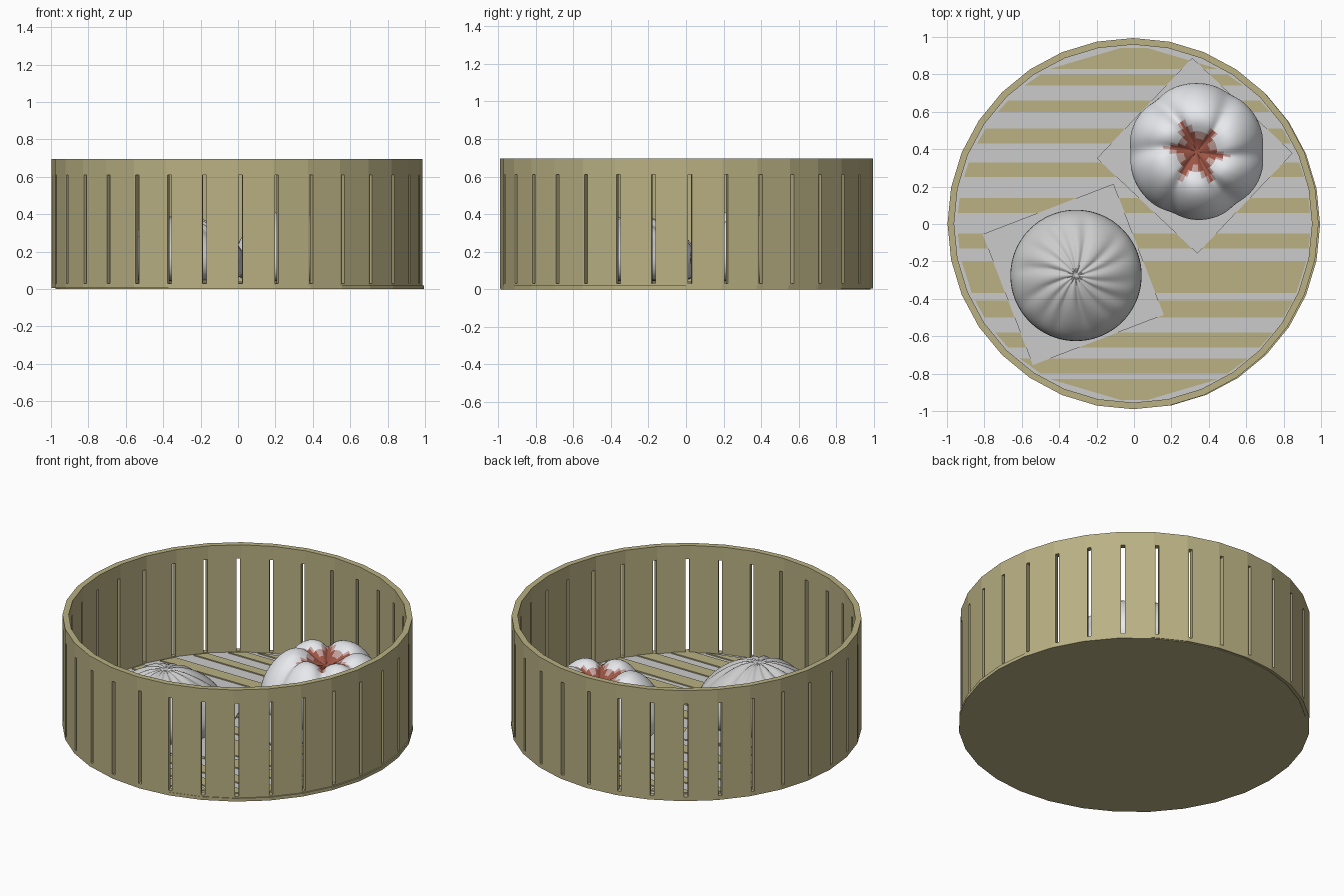
import bpy, bmesh, random
from math import sin, cos, pi, radians, hypot, atan2, sqrt

if "Cube" in bpy.data.objects:
    bpy.data.objects.remove(bpy.data.objects["Cube"])

random.seed(4)


def material(name, rgb):
    m = bpy.data.materials.new(name)
    m.diffuse_color = (*rgb, 1)
    m.use_nodes = True
    m.node_tree.nodes["Principled BSDF"].inputs["Base Color"].default_value = m.diffuse_color
    return m


bamboo = material("bamboo", (0.49, 0.44, 0.23))
dough = material("dough", (0.80, 0.81, 0.84))
pink = material("pink_edge", (0.55, 0.36, 0.34))
red = material("red_filling", (0.34, 0.09, 0.06))


def make(name, bm, mats=(), loc=(0, 0, 0), rot=0):
    bmesh.ops.recalc_face_normals(bm, faces=bm.faces)
    me = bpy.data.meshes.new(name)
    bm.to_mesh(me)
    bm.free()
    for m in mats:
        me.materials.append(m)
    ob = bpy.data.objects.new(name, me)
    ob.location = loc
    ob.rotation_euler.z = rot
    bpy.context.collection.objects.link(ob)
    return ob


def disc(name, r, z0, z1, mats=(), loc=(0, 0)):
    bm = bmesh.new()
    bmesh.ops.create_cone(bm, cap_ends=True, segments=32, radius1=r,
                          radius2=r, depth=z1 - z0)
    return make(name, bm, mats, (*loc, (z0 + z1) / 2))


# Basket wall: 32-sided shell with a narrow slot beside every corner
SIDES, R = 32, 0.992
step = 2 * pi / SIDES
levels = [0.004, 0.03, 0.61, 0.695]
angles = []
for k in range(SIDES):
    a = pi / 2 + k * step
    angles += [a, a + radians(0.5), a + radians(1.7)]
bm = bmesh.new()
grid = []
for i, a in enumerate(angles):
    local = a - angles[i - i % 3] - step / 2
    r = R * cos(step / 2) / cos(local)
    grid.append([bm.verts.new((r * cos(a), r * sin(a), z)) for z in levels])
for i in range(len(grid)):
    p, q = grid[i], grid[(i + 1) % len(grid)]
    for j in range(3):
        if not (i % 3 == 1 and j == 1):
            bm.faces.new((p[j], q[j], q[j + 1], p[j + 1]))
wall = make("basket_wall", bm, [bamboo], (-0.005, 0.002, 0))
mod = wall.modifiers.new("thickness", "SOLIDIFY")
mod.thickness = 0.035
mod.offset = -1

# Floor: closed base, pale liner and slats running along x
disc("basket_base", 0.985, 0, 0.02, [bamboo], (0.01, -0.003))
disc("floor_liner", 0.957, 0.018, 0.026, (), (-0.005, 0.002))
slats = [(0.83, 0.94), (0.74, 0.80), (0.60, 0.66), (0.43, 0.51), (0.25, 0.33),
         (0.06, 0.14), (-0.13, -0.05), (-0.37, -0.20), (-0.50, -0.41),
         (-0.66, -0.58), (-0.80, -0.72), (-0.94, -0.83)]
bm = bmesh.new()
for y0, y1 in slats:
    a, b = (sqrt(0.943 ** 2 - y * y) for y in (y0, y1))
    outline = [(-a, y0), (a, y0), (b, y1), (-b, y1)]
    f = bm.faces.new([bm.verts.new((x, y, 0.022)) for x, y in outline])
    ext = bmesh.ops.extrude_face_region(bm, geom=[f])["geom"]
    bmesh.ops.translate(bm, vec=(0, 0, 0.011),
                        verts=[v for v in ext if isinstance(v, bmesh.types.BMVert)])
make("floor_slats", bm, [bamboo])


# Square sheets of paper below the buns
def paper(name, x, y, side, deg):
    bm = bmesh.new()
    bmesh.ops.create_cube(bm, size=1)
    bmesh.ops.scale(bm, vec=(side, side, 0.006), verts=bm.verts)
    make(name, bm, (), (x, y, 0.038), radians(deg))


paper("left_paper", -0.325, -0.27, 0.75, 21)
paper("right_paper", 0.325, 0.365, 0.74, 46.5)


# Buns: lathed dough with creases sunk along chosen directions
def bun(name, loc, profile, creases, width, depth, bulge, mats=(), seg=72):
    def crease(a):
        g = 0
        for c, s in creases:
            d = (a - c + pi) % (2 * pi) - pi
            g = max(g, s / (1 + (d / width) ** 2))
        return g

    bm = bmesh.new()
    top = bm.verts.new((0, 0, profile[-1][1]))
    rings = []
    for r, z, w in profile[:-1]:
        ring = []
        for k in range(seg):
            a = 2 * pi * k / seg
            g = crease(a + 0.8 * (0.35 - r)) * w
            rr = r * (1 - bulge * g)
            ring.append(bm.verts.new((rr * cos(a), rr * sin(a), z - depth * g)))
        rings.append(ring)
    bm.faces.new(rings[0])
    for lo, hi in zip(rings, rings[1:]):
        for k in range(seg):
            n = (k + 1) % seg
            bm.faces.new((lo[k], lo[n], hi[n], hi[k]))
    for k in range(seg):
        bm.faces.new((rings[-1][k], rings[-1][(k + 1) % seg], top))
    if len(mats) > 1:
        # red filling spreads out along the creases
        for f in bm.faces:
            c = f.calc_center_median()
            d = hypot(c.x, c.y)
            reach = 0.07 + 0.10 * crease(atan2(c.y, c.x) + 0.8 * (0.35 - d))
            if c.z > 0.2 and d < reach + 0.03:
                f.material_index = 2 if d < reach else 1
    for f in bm.faces:
        f.smooth = True
    ob = make(name, bm, mats, loc)
    ob.modifiers.new("smooth", "SUBSURF").levels = 1
    return ob


def around(n, jitter):
    return [(2 * pi * k / n + random.uniform(-jitter, jitter),
             random.uniform(0.6, 1)) for k in range(n)]


# (radius, height, crease strength)
pleated = [(0.27, 0.042, 0), (0.325, 0.06, 0), (0.352, 0.11, 0), (0.353, 0.16, 0),
           (0.33, 0.215, 0.2), (0.29, 0.265, 0.6), (0.24, 0.31, 0.9), (0.18, 0.35, 1),
           (0.12, 0.378, 0.9), (0.07, 0.39, 0.6), (0.03, 0.39, 0.3), (0, 0.388)]
bun("pleated_bun", (-0.31, -0.275, 0), pleated, around(14, 0.12), 0.08, 0.03, 0.02)

opened = [(0.27, 0.042, 0), (0.33, 0.065, 0.3), (0.365, 0.12, 0.6), (0.372, 0.18, 0.8),
          (0.36, 0.24, 1), (0.33, 0.30, 1), (0.29, 0.355, 1), (0.24, 0.40, 1),
          (0.19, 0.42, 1), (0.15, 0.415, 0.9), (0.11, 0.39, 0.7), (0.07, 0.36, 0.4),
          (0.03, 0.338, 0.15), (0, 0.33)]
bun("open_bun", (0.335, 0.387, 0), opened, around(6, 0.15), 0.17, 0.06, 0.08,
    [dough, pink, red])
